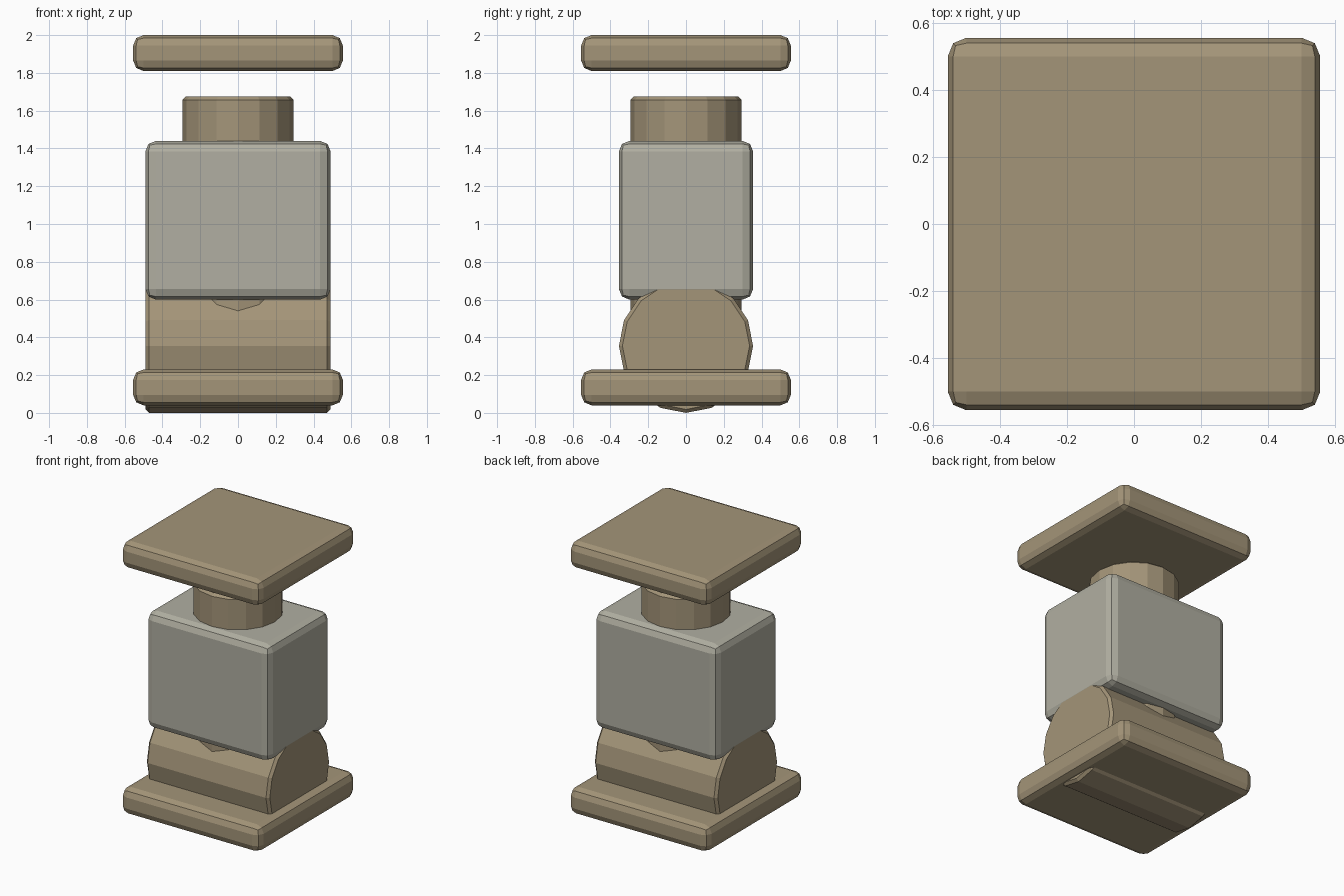
import bpy, bmesh, math
from mathutils import Matrix

if "Cube" in bpy.data.objects:
    bpy.data.objects.remove(bpy.data.objects["Cube"])


def make_material(name, rgb):
    m = bpy.data.materials.new(name)
    m.diffuse_color = (*rgb, 1)
    m.use_nodes = True
    m.node_tree.nodes["Principled BSDF"].inputs["Base Color"].default_value = m.diffuse_color
    return m


tan = make_material("tan", (0.37, 0.30, 0.19))
grey = make_material("warm_grey", (0.44, 0.43, 0.36))


def finish(name, bm, mat):
    bmesh.ops.recalc_face_normals(bm, faces=bm.faces)
    me = bpy.data.meshes.new(name)
    bm.to_mesh(me)
    bm.free()
    me.materials.append(mat)
    bpy.context.collection.objects.link(bpy.data.objects.new(name, me))


def rounded_box(name, sx, sy, z0, z1, mat, bevel=0.055):
    bm = bmesh.new()
    bmesh.ops.create_cube(bm, size=1)
    bmesh.ops.scale(bm, vec=(sx, sy, z1 - z0), verts=bm.verts)
    bmesh.ops.translate(bm, vec=(0, 0, (z0 + z1) / 2), verts=bm.verts)
    bmesh.ops.bevel(bm, geom=bm.edges[:], offset=bevel, offset_type='OFFSET',
                    segments=2, profile=0.5, affect='EDGES')
    finish(name, bm, mat)


def chamfered_cylinder(name, radius, length, z, mat, matrix=Matrix(), bevel=0.018):
    bm = bmesh.new()
    bmesh.ops.create_cone(bm, cap_ends=True, segments=16, radius1=radius,
                          radius2=radius, depth=length)
    rims = [e for e in bm.edges
            if abs(e.verts[0].co.z - e.verts[1].co.z) < 1e-5]
    bmesh.ops.bevel(bm, geom=rims, offset=bevel, offset_type='OFFSET',
                    segments=1, affect='EDGES')
    bmesh.ops.transform(bm, matrix=Matrix.Translation((0, 0, z)) @ matrix, verts=bm.verts)
    finish(name, bm, mat)


# Square plates at the bottom and floating at the top
rounded_box("base_plate", 1.11, 1.11, 0.04, 0.23, tan)
rounded_box("top_plate", 1.11, 1.11, 1.81, 2.0, tan)

# Main grey block
rounded_box("body_block", 0.98, 0.71, 0.60, 1.44, grey)

# Horizontal barrel under the block, and upright shaft through it
chamfered_cylinder("barrel", 0.355, 0.978, 0.355, tan,
                   Matrix.Rotation(math.pi / 2, 4, 'Y'))
chamfered_cylinder("shaft", 0.295, 1.31, 1.02, tan)
